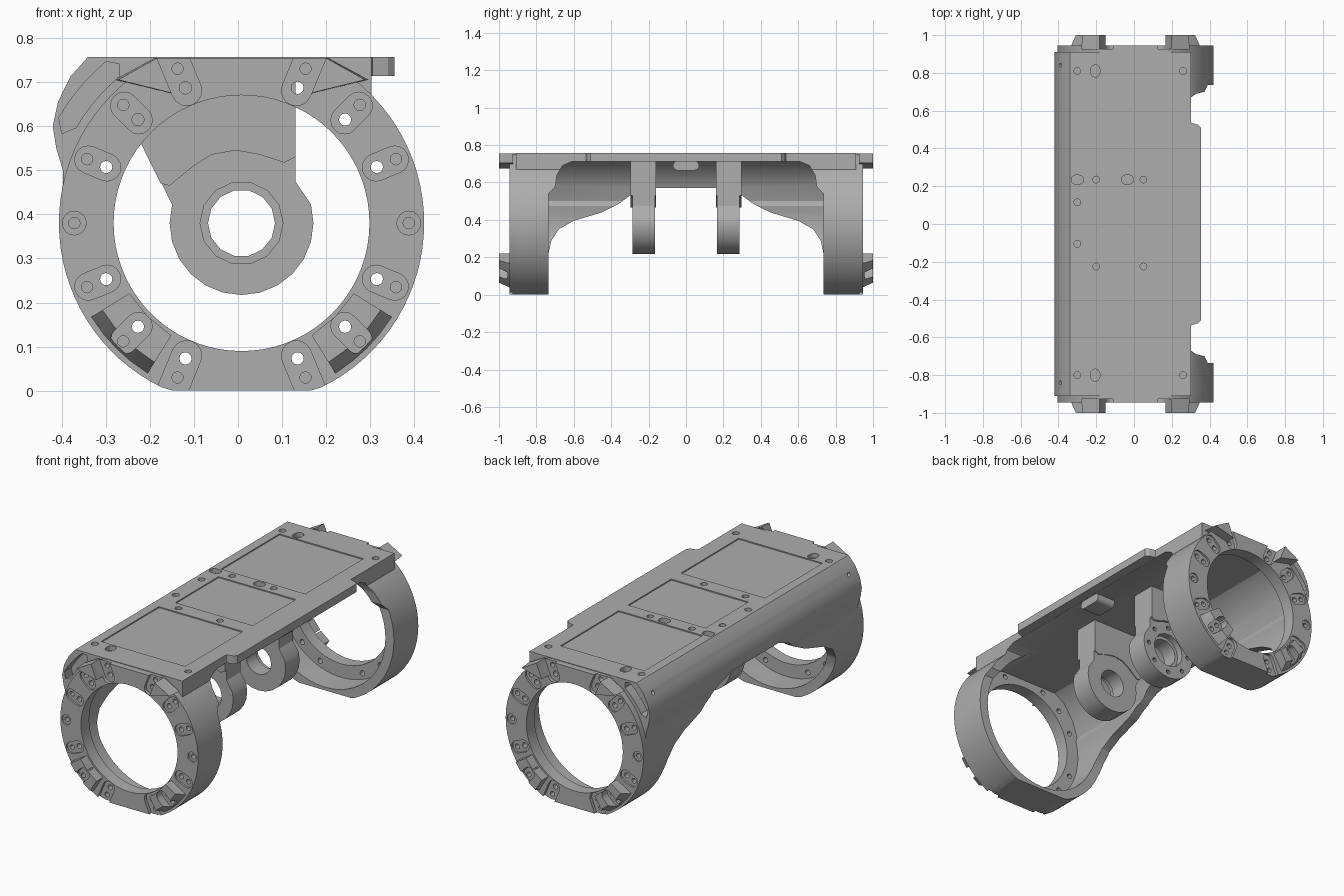
import bpy, bmesh
from math import sin, cos, pi, radians, hypot

if "Cube" in bpy.data.objects:
    bpy.data.objects.remove(bpy.data.objects["Cube"], do_unlink=True)

metal = bpy.data.materials.new("grey metal")
metal.use_nodes = True
GREY = (0.42, 0.42, 0.42, 1)
metal.diffuse_color = GREY
metal.node_tree.nodes["Principled BSDF"].inputs["Base Color"].default_value = GREY

CX, CZ, R = 0.008, 0.38, 0.414      # ring axis and outer radius
TOP, UNDER, END, FACE = 0.757, 0.712, 0.91, 0.945


def polar(a, r, cx=CX, cz=CZ):
    return cx + r * cos(radians(a)), cz + r * sin(radians(a))


def circle(c, r, n=16):
    return [polar(360 * i / n, r, *c) for i in range(n)]


def capsule(p, q, r, n=8):
    """Pill outline around the segment p-q."""
    d = hypot(q[0] - p[0], q[1] - p[1])
    u = ((q[0] - p[0]) / d, (q[1] - p[1]) / d)
    out = []
    for c, s in ((q, 1), (p, -1)):
        for i in range(n + 1):
            t = -pi / 2 + pi * i / n
            out.append((c[0] + s * r * (u[0] * cos(t) - u[1] * sin(t)),
                        c[1] + s * r * (u[1] * cos(t) + u[0] * sin(t))))
    return out


def rect(x0, x1, y0, y1):
    return [(x0, y0), (x1, y0), (x1, y1), (x0, y1)]


def place(p, axis, h):
    return {"x": (h, *p), "y": (p[0], h, p[1]), "z": (*p, h)}[axis]


def solid(name, *prisms):
    """Object made of prisms: (outline, axis, low, high[, end outline])."""
    bm = bmesh.new()
    for pts, axis, lo, hi, *end in prisms:
        tops = end[0] if end else pts
        a = [bm.verts.new(place(p, axis, lo)) for p in pts]
        b = [bm.verts.new(place(p, axis, hi)) for p in tops]
        bm.faces.new(a)
        bm.faces.new(b[::-1])
        for i in range(len(a)):
            j = (i + 1) % len(a)
            bm.faces.new((a[i], b[i], b[j], a[j]))
    bmesh.ops.recalc_face_normals(bm, faces=bm.faces)
    me = bpy.data.meshes.new(name)
    bm.to_mesh(me)
    bm.free()
    ob = bpy.data.objects.new(name, me)
    bpy.context.collection.objects.link(ob)
    me.materials.append(metal)
    return ob


def combine(ob, other, op="DIFFERENCE"):
    m = ob.modifiers.new("bool", "BOOLEAN")
    m.operation, m.solver, m.object = op, "EXACT", other
    bpy.context.view_layer.objects.active = ob
    bpy.ops.object.modifier_apply(modifier=m.name)
    bpy.data.objects.remove(other, do_unlink=True)


def both(pts, lo, hi, end=None):
    """The same prism at the front and the back end."""
    tail = (end,) if end else ()
    return [(pts, "y", s * lo, s * hi, *tail) for s in (-1, 1)]


# Body shell: round below, flat on top, bulging along one side
outline = [(0.303, TOP), (-0.34, TOP), (-0.38, 0.712), (-0.408, 0.655), (-0.42, 0.6),
           (-0.412, 0.55), (-0.397, 0.5)]
for i in range(60):
    x, z = polar(168 + 4 * i, R)
    outline.append((x, max(z, 0)))
outline.append((0.303, 0.67))
body = solid("body_shell", (outline, "y", -END, END))

# End flanges
ring = [(x, min(max(z, 0), TOP - 0.003)) for x, z in circle((CX, CZ), R, 90)]
combine(body, solid("flange", *both(ring, END - 0.02, FACE)), "UNION")

# Raised pads on the flanges, sloped on their outer side
pads = []
for a in (225, 315):
    def sector(r):
        return ([polar(a + t, 0.3) for t in (13, 0, -13)]
                + [polar(a + t, r) for t in (-13, -6, 0, 6, 13)])
    pads += both(sector(0.412), FACE - 0.02, 1.0, sector(0.372))
wedge = [(-0.28, 0.705), (-0.19, 0.754), (-0.165, 0.754), (-0.143, 0.672)]
for s in (-1, 1):
    pts = [(CX + s * (x - CX), z) for x, z in wedge]
    tip = [(CX + s * (x * 0.97 - CX), z) for x, z in wedge]
    pads += both(pts, FACE - 0.02, 1.0, tip)
combine(body, solid("pads", *pads), "UNION")

# Main bore and the flange openings
bore = [(x, min(z, UNDER)) for x, z in circle((CX, CZ), 0.363, 72) if not (x < -0.1 and z > 0.5)]
i = next(k for k, p in enumerate(bore) if p[0] < -0.1)
bore[i:i] = [(-0.2, UNDER), (-0.26, 0.675), (-0.32, 0.59), (-0.35, 0.5)]
combine(body, solid("bore", (bore, "y", -0.875, 0.875)))
combine(body, solid("opening", (circle((CX, CZ), 0.29, 72), "y", -1.2, 1.2)))


# Openings between the two end rings: curved skirt edge, then the open side
def mirrored(pts):
    return pts + [(-y, z) for y, z in reversed(pts)]


skirt = [(-0.735, -0.1), (-0.735, 0.22), (-0.72, 0.29), (-0.68, 0.35), (-0.6, 0.395),
         (-0.45, 0.44), (-0.36, 0.485), (-0.3, 0.53), (-0.2, 0.57)]
side = [(-0.735, -0.1), (-0.735, 0.54), (-0.7, 0.575), (-0.69, 0.64), (-0.66, 0.69), (-0.61, UNDER)]
combine(body, solid("skirt_cut", (mirrored(skirt), "x", -1, 1)))
combine(body, solid("side_cut", (mirrored(side), "x", -0.18, 1)))

# Bolt pockets and holes around the flanges
pockets, bolts = [], []
for k in range(16):
    a = 22.5 * k
    if k in (4, 12):
        continue
    if k in (3, 5, 11, 13):
        pockets += both(capsule(polar(a, 0.325), polar(a, 0.48), 0.034), 0.927, 1.1)
    elif k in (0, 8):
        pockets += both(circle(polar(a, 0.379), 0.027), 0.937, 1.1)
    else:
        floor = 0.955 if k in (10, 14) else 0.935
        pockets += both(capsule(polar(a, 0.33), polar(a, 0.376), 0.031), floor, 1.1)
    bolts += both(circle(polar(a, 0.379), 0.013, 12), 0.9, 1.1)
    if k % 8:
        bolts += both(circle(polar(a, 0.332), 0.014, 12), 0.86, 1.1)
combine(body, solid("pockets", *pockets))
combine(body, solid("bolt_holes", *bolts))

# Curved slot in each end of the bulge
arc = [polar(a, 0.455) for a in (133, 139, 145, 151)]
slot = ([polar(a, 0.478) for a in range(130, 153, 4)] + [polar(153.5, 0.455)]
        + [polar(a, 0.433) for a in range(150, 129, -4)] + [polar(127.5, 0.455)])
combine(body, solid("end_slots", *both(slot, 0.85, 1.1)))

# Recessed panels, screw holes and oval holes in the top
panels = [rect(-0.29, 0.215, 0.27, 0.77), rect(-0.25, 0.215, -0.18, 0.19),
          rect(-0.29, 0.215, -0.76, -0.265)]
cuts = [(p, "z", TOP - 0.006, 1) for p in panels]
screws = [(-0.3, 0.81), (0.26, 0.81), (-0.2, 0.235), (0.05, 0.235), (-0.3, 0.115),
          (-0.3, -0.105), (-0.2, -0.225), (0.05, -0.225), (-0.3, -0.8), (0.26, -0.8)]
cuts += [(circle(c, 0.018, 12), "z", TOP - 0.02, 1) for c in screws]
for x, y, dx, dy in ((-0.205, 0.81, 0, 0.008), (-0.205, -0.8, 0, 0.008),
                     (-0.3, 0.235, 0.008, 0), (-0.035, 0.235, 0.008, 0)):
    cuts.append((capsule((x - dx, y - dy), (x + dx, y + dy), 0.024), "z", TOP - 0.025, 1))
combine(body, solid("top_cuts", *cuts))
combine(body, solid("side_holes", *[(circle((s * 0.84, 0.69), 0.011, 12), "x", -0.6, -0.37)
                                    for s in (-1, 1)]))

# Ledge along the open side of the top plate
ledge = [(0.29, -0.56), (0.305, -0.535), (0.34, -0.525), (0.355, -0.51),
         (0.355, 0.51), (0.34, 0.525), (0.305, 0.535), (0.29, 0.56)]
plate_ledge = solid("plate_ledge", (ledge, "z", 0.713, TOP))

# Hanging bearing lugs with thicker webs
hub = [polar(a, 0.163) for a in range(165, 376, 15)]
lug = hub + [(0.13, 0.475), (0.13, 0.72), (-0.297, 0.72)]
web = [(-0.297, 0.72), (-0.21, 0.54), (-0.175, 0.47), (-0.155, 0.465), (-0.1, 0.51),
       (-0.06, 0.535), (-0.005, 0.545), (0.05, 0.535), (0.105, 0.517), (0.13, 0.53), (0.13, 0.72)]
lugs = []
for s, name in ((-1, "front_lug"), (1, "back_lug")):
    ob = solid(name, (lug, "y", s * 0.165, s * 0.285))
    combine(ob, solid("web", (web, "y", s * 0.16, s * 0.298)), "UNION")
    combine(ob, solid("hole", (circle((CX, CZ), 0.076, 14), "y", -1, 1)))
    combine(ob, solid("counterbore", (circle((CX, CZ), 0.094, 14), "y", s * 0.25, s)))
    lugs.append(ob)
combine(lugs[1], solid("lug_bolts", *[(circle(polar(a, 0.13), 0.012, 10), "y", 0.25, 0.5)
                                      for a in range(0, 360, 45)]))

# Small rounded tab under the plate
tab = solid("underside_tab", (capsule((-0.045, 0.69), (0.045, 0.69), 0.025), "x", 0.19, 0.3))

for ob in [body, plate_ledge, tab] + lugs:
    bpy.ops.object.select_all(action="DESELECT")
    ob.select_set(True)
    bpy.context.view_layer.objects.active = ob
    bpy.ops.object.shade_smooth_by_angle(angle=radians(28))
